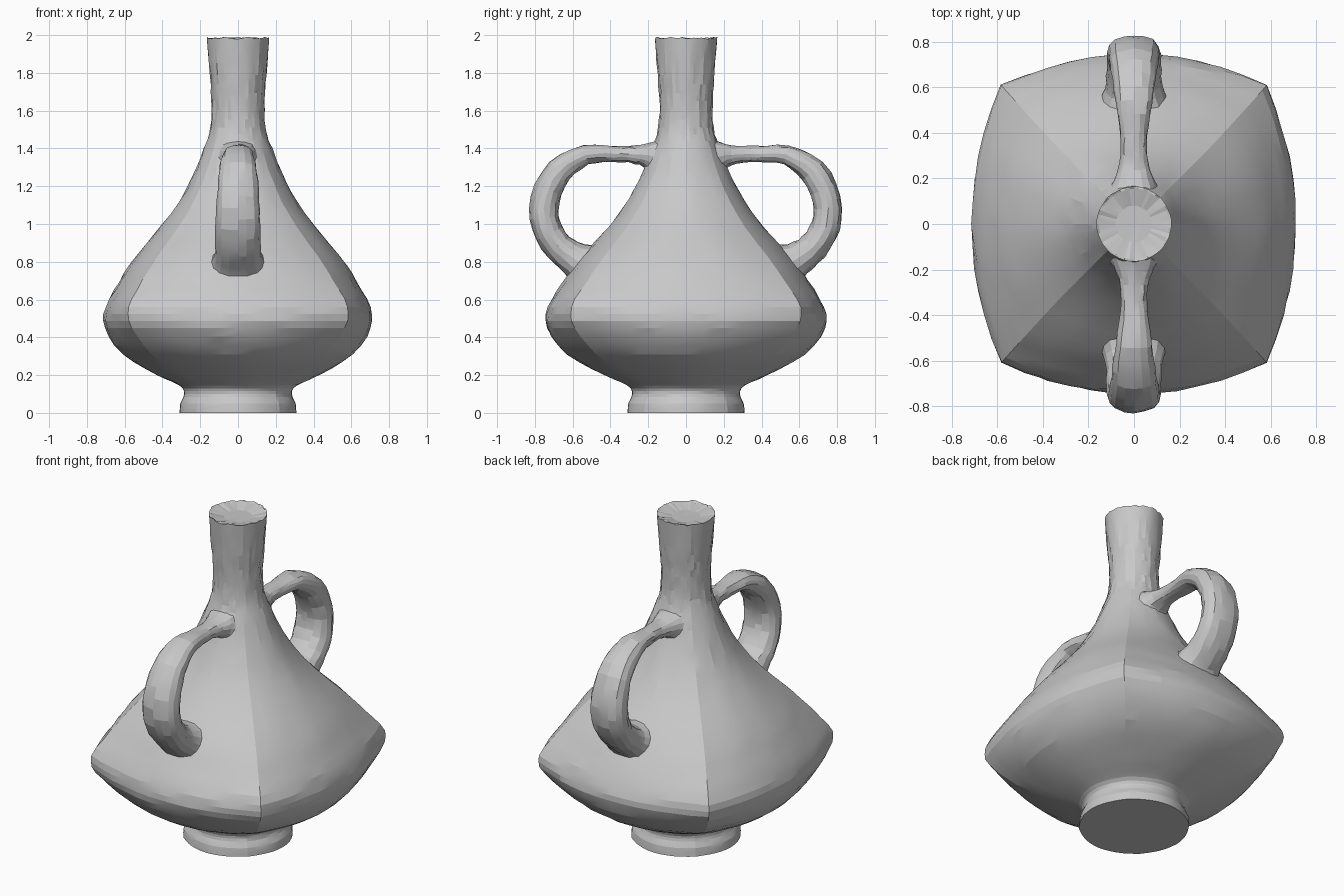
import bpy, bmesh, random
from math import sin, cos, pi, sqrt
from mathutils import Vector

random.seed(4)
cube = bpy.data.objects.get("Cube")
if cube:
    bpy.data.objects.remove(cube, do_unlink=True)

clay = bpy.data.materials.new("grey_clay")
clay.use_nodes = True
GREY = (0.58, 0.58, 0.58, 1)
clay.diffuse_color = GREY
clay.node_tree.nodes["Principled BSDF"].inputs["Base Color"].default_value = GREY


def smooth_path(points, steps):
    """Catmull-Rom interpolation through tuples of any length."""
    pts = [Vector(p) for p in points]
    pts = [pts[0]] + pts + [pts[-1]]
    out = []
    for a, b, c, d in zip(pts, pts[1:], pts[2:], pts[3:]):
        for i in range(steps):
            t = i / steps
            out.append(0.5 * (2 * b + (c - a) * t + (2 * a - 5 * b + 4 * c - d) * t * t
                              + (3 * b - a - 3 * c + d) * t ** 3))
    return out + [pts[-1]]


def jitter(amount):
    return random.uniform(-amount, amount)


def loft(name, rings):
    """Skin a list of point rings and close both ends."""
    bm = bmesh.new()
    loops = [[bm.verts.new(p) for p in ring] for ring in rings]
    n = len(loops[0])
    for lo, hi in zip(loops, loops[1:]):
        for i in range(n):
            j = (i + 1) % n
            bm.faces.new((lo[i], lo[j], hi[j], hi[i]))
    bm.faces.new(loops[0][::-1])
    bm.faces.new(loops[-1])
    bmesh.ops.recalc_face_normals(bm, faces=bm.faces)
    mesh = bpy.data.meshes.new(name)
    bm.to_mesh(mesh)
    bm.free()
    mesh.materials.append(clay)
    obj = bpy.data.objects.new(name, mesh)
    bpy.context.collection.objects.link(obj)
    bpy.context.view_layer.objects.active = obj
    obj.select_set(True)
    bpy.ops.object.shade_smooth_by_angle(angle=0.2)
    obj.select_set(False)
    return obj


ROUND = 0.586


def bulged_square(angle, bulge):
    """Unit square with bowed sides; ROUND makes it almost a circle."""
    c, s = cos(angle), sin(angle)
    big, small = max(abs(c), abs(s)), min(abs(c), abs(s))
    r = 2 / (big + sqrt(big * big + 4 * bulge * small * small))
    return r * c, r * s


# Body: radius, height, bulge of the section's sides
profile = [
    (0.31, 0, ROUND), (0.305, 0.05, ROUND), (0.285, 0.1, ROUND), (0.31, 0.145, ROUND),
    (0.43, 0.2, 0.54), (0.61, 0.31, 0.43), (0.705, 0.45, 0.32), (0.70, 0.56, 0.25),
    (0.625, 0.7, 0.29), (0.54, 0.83, 0.35), (0.35, 1.06, 0.43), (0.25, 1.23, 0.5),
    (0.18, 1.4, 0.56), (0.145, 1.51, ROUND), (0.14, 1.65, ROUND), (0.15, 1.79, ROUND),
    (0.165, 1.985, ROUND),
]
# Shallow dished mouth
mouth = [Vector((0.155, 1.982, ROUND)), Vector((0.08, 1.965, ROUND))]
SEGMENTS = 48
body_rings = []
for r, z, bulge in smooth_path(profile, 3) + mouth:
    deep = 1 + 0.045 * min(1, max(0, (r - 0.4) / 0.3))
    rough = 0.004 if 0.15 < z < 1.9 else 0.001
    ring = []
    for i in range(SEGMENTS):
        x, y = bulged_square(2 * pi * i / SEGMENTS, bulge)
        k = r + jitter(rough)
        ring.append((x * k, y * k * deep, z + (jitter(0.006) if z > 1.98 else 0)))
    body_rings.append(ring)
loft("body", body_rings)

# Handles: outward distance, height, half thickness, half width
handle_path = [
    (0.12, 1.34, 0.14, 0.13), (0.19, 1.36, 0.075, 0.09), (0.27, 1.367, 0.047, 0.062),
    (0.38, 1.37, 0.043, 0.058), (0.53, 1.365, 0.052, 0.08), (0.67, 1.28, 0.072, 0.1),
    (0.745, 1.13, 0.077, 0.112), (0.74, 0.99, 0.077, 0.118), (0.675, 0.88, 0.08, 0.12),
    (0.59, 0.815, 0.095, 0.13), (0.5, 0.76, 0.15, 0.17),
]


def make_handle(name, side):
    path = smooth_path(handle_path, 3)
    rings = []
    for i, (out, z, thick, wide) in enumerate(path):
        before, after = path[max(i - 1, 0)], path[min(i + 1, len(path) - 1)]
        tangent = Vector((after[0] - before[0], after[1] - before[1])).normalized()
        ring = []
        for k in range(16):
            x, t = bulged_square(2 * pi * k / 16, 0.48)
            t = t * thick + jitter(0.004)
            ring.append((x * wide + jitter(0.003), side * (out - tangent.y * t), z + tangent.x * t))
        rings.append(ring)
    loft(name, rings)


make_handle("front_handle", -1)
make_handle("back_handle", 1)
